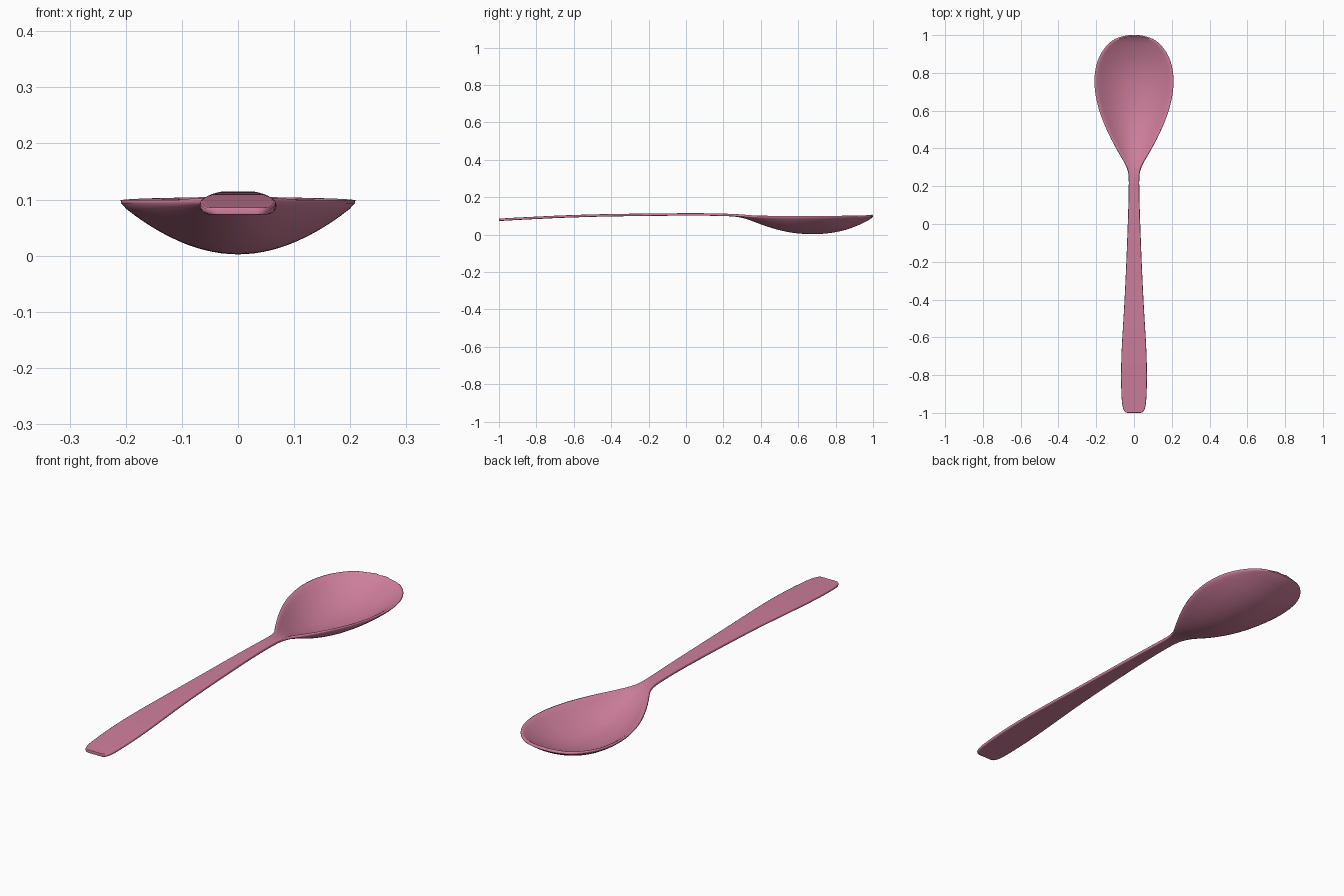
import bpy, bmesh
from mathutils import Vector

if "Cube" in bpy.data.objects:
    bpy.data.objects.remove(bpy.data.objects["Cube"])

# Stations along the spoon: y, half width, edge height, centre height (underside)
STATIONS = [Vector(s) for s in (
    (-1.0, 0.036, 0.073, 0.073), (-0.993, 0.05, 0.073, 0.073), (-0.97, 0.06, 0.074, 0.074),
    (-0.92, 0.066, 0.077, 0.077), (-0.8, 0.069, 0.083, 0.083), (-0.65, 0.065, 0.09, 0.09),
    (-0.45, 0.053, 0.096, 0.096), (-0.25, 0.043, 0.099, 0.099), (-0.05, 0.035, 0.101, 0.101),
    (0.1, 0.03, 0.101, 0.101), (0.2, 0.028, 0.099, 0.099), (0.26, 0.03, 0.097, 0.096),
    (0.31, 0.045, 0.096, 0.087), (0.37, 0.081, 0.095, 0.066), (0.45, 0.126, 0.095, 0.037),
    (0.55, 0.172, 0.095, 0.012), (0.65, 0.203, 0.095, 0.002), (0.75, 0.215, 0.095, 0.005),
    (0.84, 0.205, 0.095, 0.021), (0.91, 0.176, 0.095, 0.045), (0.96, 0.134, 0.095, 0.068),
    (0.985, 0.093, 0.095, 0.083), (0.997, 0.05, 0.095, 0.092), (1.001, 0.02, 0.095, 0.095))]
ACROSS = 14
STEPS = 3


def catmull(a, b, c, d, t):
    return 0.5 * (2 * b + (c - a) * t + (2 * a - 5 * b + 4 * c - d) * t * t
                  + (3 * b - a - 3 * c + d) * t ** 3)


# Smooth interpolation of the stations
rows = []
last = len(STATIONS) - 1
for i in range(last):
    a, b, c, d = (STATIONS[min(max(k, 0), last)] for k in (i - 1, i, i + 1, i + 2))
    rows += [catmull(a, b, c, d, s / STEPS) for s in range(STEPS)]
rows.append(STATIONS[-1])

# Underside surface: flat handle flowing into a parabolic bowl
bm = bmesh.new()
grid = []
for y, w, edge, centre in rows:
    us = [2 * j / ACROSS - 1 for j in range(ACROSS + 1)]
    grid.append([bm.verts.new((u * w, y, centre + (edge - centre) * u * u)) for u in us])
for r0, r1 in zip(grid, grid[1:]):
    for j in range(ACROSS):
        bm.faces.new((r0[j], r0[j + 1], r1[j + 1], r1[j]))
mesh = bpy.data.meshes.new("spoon")
bm.to_mesh(mesh)
bm.free()
spoon = bpy.data.objects.new("spoon", mesh)
bpy.context.collection.objects.link(spoon)

# Sheet thickness and softened rim
solid = spoon.modifiers.new("thickness", 'SOLIDIFY')
solid.thickness = 0.013
solid.offset = 1
soft = spoon.modifiers.new("soft_rim", 'SUBSURF')
soft.levels = soft.render_levels = 1
mesh.polygons.foreach_set("use_smooth", [True] * len(mesh.polygons))

# Pink finish
pink = bpy.data.materials.new("pink")
pink.diffuse_color = (0.62, 0.21, 0.33, 1)
pink.use_nodes = True
pink.node_tree.nodes["Principled BSDF"].inputs["Base Color"].default_value = pink.diffuse_color
mesh.materials.append(pink)
